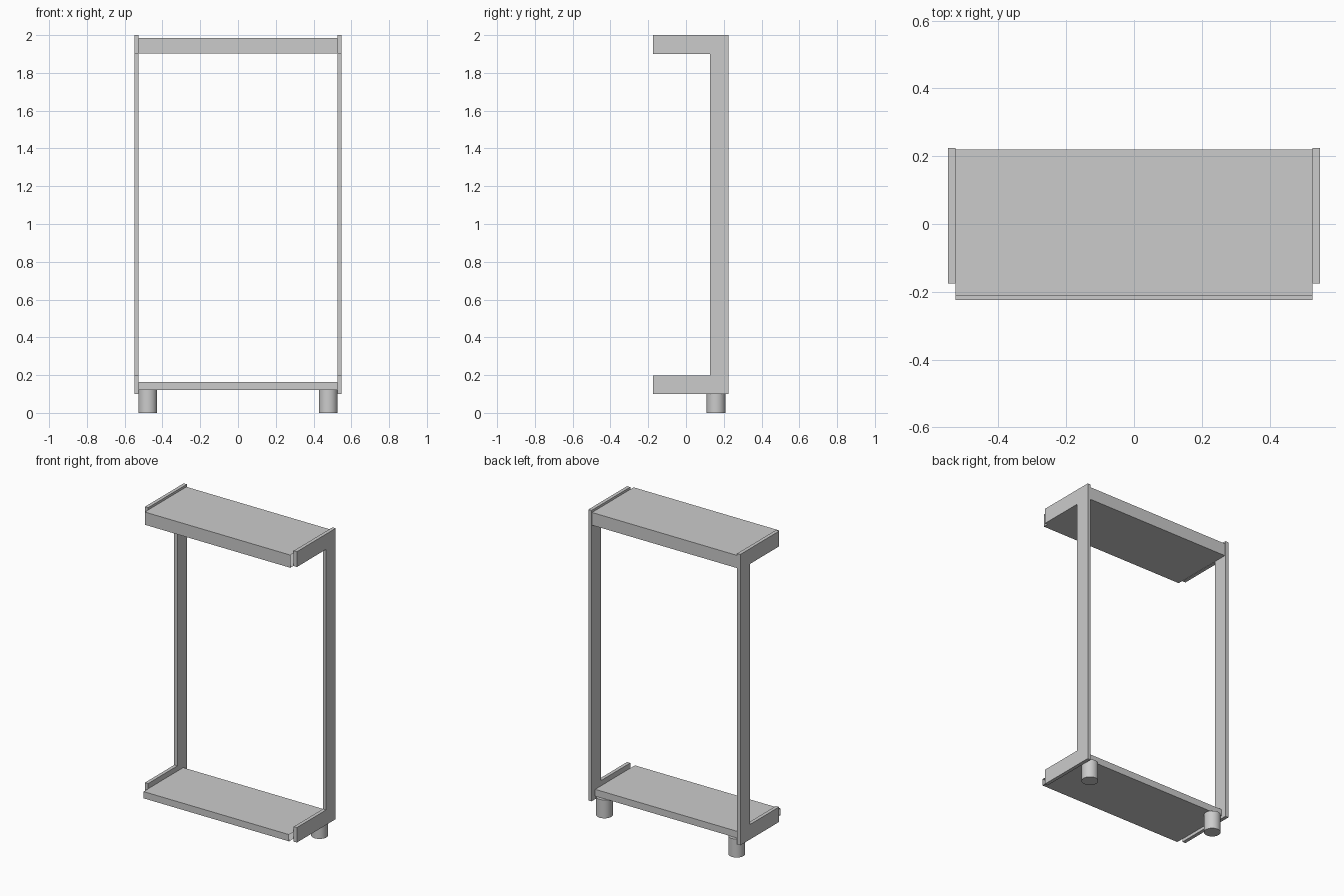
import bpy
import bmesh

if "Cube" in bpy.data.objects:
    bpy.data.objects.remove(bpy.data.objects["Cube"])


def add_object(name, bm):
    bmesh.ops.recalc_face_normals(bm, faces=bm.faces)
    mesh = bpy.data.meshes.new(name)
    bm.to_mesh(mesh)
    bm.free()
    obj = bpy.data.objects.new(name, mesh)
    bpy.context.collection.objects.link(obj)
    return obj


def extrude_x(name, profile, x0, x1, capped=True):
    """Sweep a (y, z) outline from x0 to x1."""
    bm = bmesh.new()
    a = [bm.verts.new((x0, y, z)) for y, z in profile]
    b = [bm.verts.new((x1, y, z)) for y, z in profile]
    n = len(profile)
    for i in range(n):
        j = (i + 1) % n
        bm.faces.new((a[i], a[j], b[j], b[i]))
    if capped:
        bm.faces.new(a)
        bm.faces.new(b)
    return add_object(name, bm)


def board(name, y0, y1, z0, z1):
    # boards butt against the side frames, ends left open
    profile = [(y0, z0), (y1, z0), (y1, z1), (y0, z1)]
    return extrude_x(name, profile, -0.526, 0.526, capped=False)


def leg(name, x):
    bm = bmesh.new()
    bmesh.ops.create_cone(bm, cap_ends=True, segments=32,
                          radius1=0.05, radius2=0.05, depth=0.12)
    bmesh.ops.translate(bm, verts=bm.verts, vec=(x, 0.159, 0.06))
    obj = add_object(name, bm)
    bpy.ops.object.select_all(action='DESELECT')
    obj.select_set(True)
    bpy.context.view_layer.objects.active = obj
    bpy.ops.object.shade_smooth_by_angle()


# C-shaped side frames: rear upright with a forward arm at top and bottom
frame = [(0.224, 0.1), (0.224, 2.0), (-0.176, 2.0), (-0.176, 1.9),
         (0.126, 1.9), (0.126, 0.198), (-0.176, 0.198), (-0.176, 0.1)]
for side, s in (("left", -1), ("right", 1)):
    extrude_x(side + "_side_frame", frame, s * 0.526, s * 0.549)
    # rear round leg
    leg(side + "_rear_leg", s * 0.478)

# top and bottom boards
board("top_board", -0.211, 0.219, 1.902, 1.985)
board("bottom_board", -0.224, 0.186, 0.12, 0.164)
